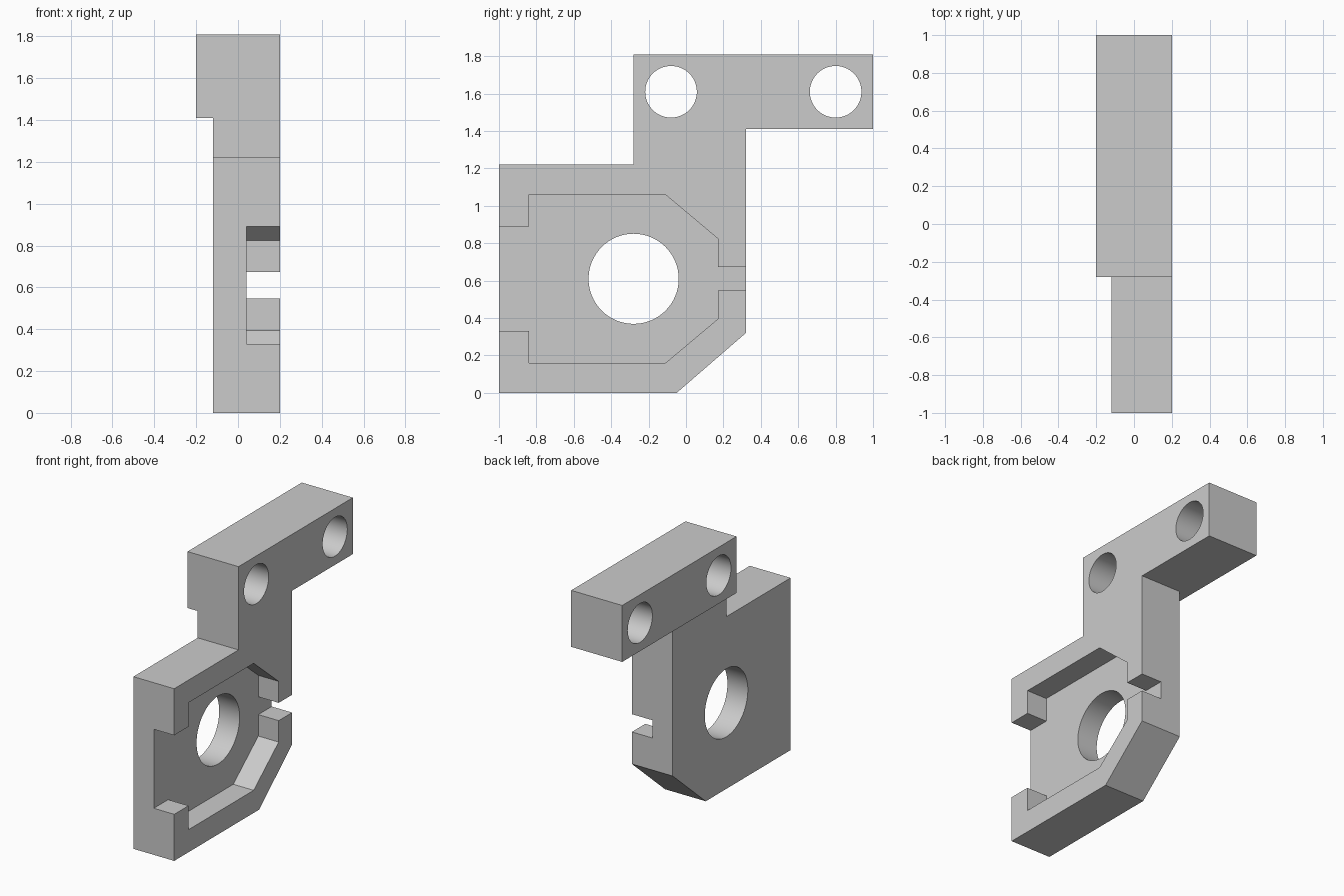
import bpy
import bmesh
import math

if "Cube" in bpy.data.objects:
    bpy.data.objects.remove(bpy.data.objects["Cube"])

grey = bpy.data.materials.new("light_grey")
grey.use_nodes = True
colour = (0.6, 0.6, 0.6, 1)
grey.diffuse_color = colour
grey.node_tree.nodes["Principled BSDF"].inputs["Base Color"].default_value = colour


def extrude_profile(name, profile, x_min, x_max):
    """Extrude a (y, z) outline along x into a closed solid."""
    bm = bmesh.new()
    base = bm.faces.new([bm.verts.new((x_min, y, z)) for y, z in profile])
    swept = bmesh.ops.extrude_face_region(bm, geom=[base])["geom"]
    top = [v for v in swept if isinstance(v, bmesh.types.BMVert)]
    bmesh.ops.translate(bm, verts=top, vec=(x_max - x_min, 0, 0))
    bmesh.ops.recalc_face_normals(bm, faces=bm.faces)
    mesh = bpy.data.meshes.new(name)
    bm.to_mesh(mesh)
    bm.free()
    mesh.materials.append(grey)
    obj = bpy.data.objects.new(name, mesh)
    bpy.context.collection.objects.link(obj)
    return obj


def circle(y, z, radius, sides=64):
    steps = [math.tau * i / sides for i in range(sides)]
    return [(y + radius * math.cos(a), z + radius * math.sin(a)) for a in steps]


def cut(target, name, profile, x_min=-0.5, x_max=0.5):
    """Subtract an extruded outline from the target."""
    cutter = extrude_profile(name, profile, x_min, x_max)
    cutter.hide_render = True
    mod = target.modifiers.new(name, "BOOLEAN")
    mod.operation = "DIFFERENCE"
    mod.solver = "EXACT"
    mod.object = cutter
    bpy.ops.object.select_all(action="DESELECT")
    target.select_set(True)
    bpy.context.view_layer.objects.active = target
    bpy.ops.object.modifier_apply(modifier=name)
    bpy.data.objects.remove(cutter)


# Bracket plate with the offset arm on top
bracket = extrude_profile("mounting_bracket", [
    (-1, 0), (-0.05, 0), (0.32, 0.32), (0.32, 1.41), (1, 1.41),
    (1, 1.81), (-0.28, 1.81), (-0.28, 1.22), (-1, 1.22)], -0.2, 0.2)

# Thinner plate below the arm
cut(bracket, "back_relief",
    [(-1.1, -0.1), (0.4, -0.1), (0.4, 1.41), (-1.1, 1.41)], -0.3, -0.12)

# Recess with a wide front opening and a narrow rear slot
middle = 0.61
lower = [(-1.1, 0.33), (-0.84, 0.33), (-0.84, 0.16), (-0.11, 0.16),
         (0.17, 0.395), (0.17, 0.547), (0.5, 0.547)]
upper = [(y, 2 * middle - z) for y, z in reversed(lower)]
cut(bracket, "recess", lower + upper, 0.04, 0.3)

# Main bore and the two arm holes
cut(bracket, "bore", circle(-0.28, middle, 0.241))
for y in (-0.08, 0.8):
    cut(bracket, "arm_hole", circle(y, 1.61, 0.138))

bpy.ops.object.shade_smooth_by_angle()
